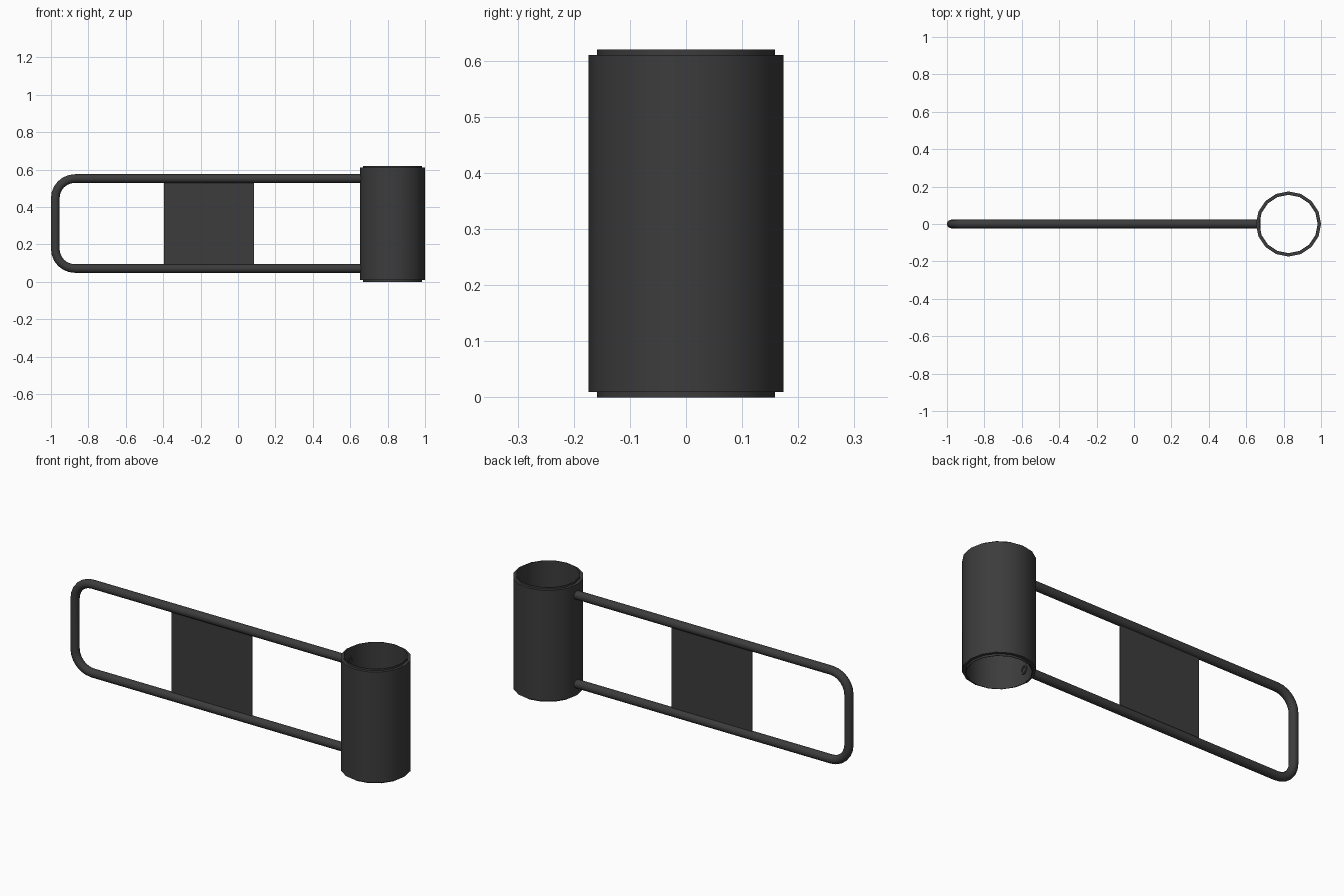
import bpy, bmesh
from math import pi, sin, cos, radians

if "Cube" in bpy.data.objects:
    bpy.data.objects.remove(bpy.data.objects["Cube"])

mat = bpy.data.materials.new("dark_metal")
mat.diffuse_color = (0.045, 0.045, 0.045, 1)
mat.use_nodes = True
mat.node_tree.nodes["Principled BSDF"].inputs["Base Color"].default_value = mat.diffuse_color


def add_mesh(name, bm):
    bmesh.ops.recalc_face_normals(bm, faces=bm.faces)
    me = bpy.data.meshes.new(name)
    bm.to_mesh(me)
    bm.free()
    ob = bpy.data.objects.new(name, me)
    bpy.context.collection.objects.link(ob)
    me.materials.append(mat)
    bpy.ops.object.select_all(action='DESELECT')
    ob.select_set(True)
    bpy.context.view_layer.objects.active = ob
    bpy.ops.object.shade_smooth_by_angle(angle=radians(35))
    return ob


def skin(bm, loops):
    """Join rings of verts in a closed cycle."""
    n = len(loops[0])
    for a, b in zip(loops, loops[1:] + loops[:1]):
        for i in range(n):
            j = (i + 1) % n
            bm.faces.new((a[i], a[j], b[j], b[i]))


# Open sleeve: 16-sided wall with a thin stepped lip at each end
R, LIP, BORE, H, STEP = 0.174, 0.159, 0.156, 0.62, 0.01
profile = [(R, STEP), (R, H - STEP), (LIP, H - STEP), (LIP, H),
           (BORE, H), (BORE, 0), (LIP, 0), (LIP, STEP)]
bm = bmesh.new()
skin(bm, [[bm.verts.new((0.826 + r * cos(2 * pi * k / 16), r * sin(2 * pi * k / 16), z))
           for k in range(16)] for r, z in profile])
add_mesh("sleeve", bm)

# Bent hollow tube: path in the xz plane, with in-plane normals for the sweep
LEFT, END, LOW, HIGH, BEND = -0.977, 0.677, 0.071, 0.552, 0.105
path = [(END, HIGH, 90)]
for zc, start in ((HIGH - BEND, 90), (LOW + BEND, 180)):
    for k in range(7):
        a = start + 15 * k
        path.append((LEFT + BEND + BEND * cos(radians(a)), zc + BEND * sin(radians(a)), a))
path.append((END, LOW, 270))


def tube_ring(bm, p, r):
    x, z, a = p[0], p[1], radians(p[2])
    return [bm.verts.new((x + r * cos(t) * cos(a), r * sin(t), z + r * cos(t) * sin(a)))
            for t in (2 * pi * k / 16 for k in range(16))]


bm = bmesh.new()
skin(bm, [tube_ring(bm, p, 0.023) for p in path] +
     [tube_ring(bm, p, 0.014) for p in reversed(path)])
add_mesh("bent_tube", bm)

# Flat plate between the two tube runs
bm = bmesh.new()
bmesh.ops.create_cube(bm, size=1)
for v in bm.verts:
    v.co = (-0.155 + v.co.x * 0.482, v.co.y * 0.004, 0.3115 + v.co.z * 0.446)
add_mesh("plate", bm)
